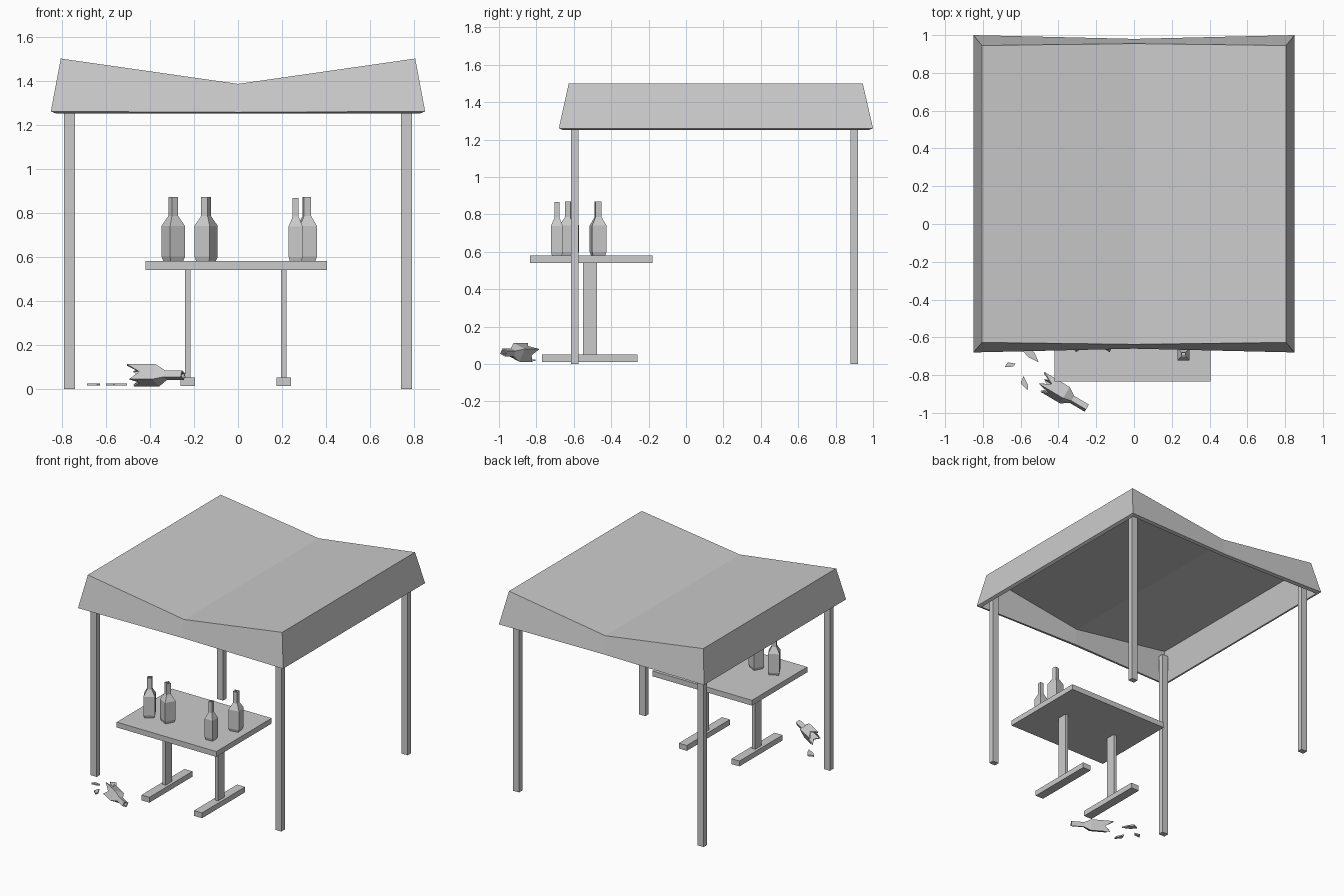
import bpy, bmesh, math
from mathutils import Matrix, Vector

if "Cube" in bpy.data.objects:
    bpy.data.objects.remove(bpy.data.objects["Cube"])


def make(name, verts, faces, thick=0.0):
    bm = bmesh.new()
    vs = [bm.verts.new(v) for v in verts]
    for f in faces:
        bm.faces.new([vs[i] for i in f])
    bmesh.ops.recalc_face_normals(bm, faces=bm.faces)
    me = bpy.data.meshes.new(name)
    bm.to_mesh(me)
    bm.free()
    ob = bpy.data.objects.new(name, me)
    bpy.context.collection.objects.link(ob)
    if thick:
        m = ob.modifiers.new("thickness", "SOLIDIFY")
        m.thickness = thick
        m.offset = -1
        m.use_even_offset = True
    return ob


def box(name, x0, x1, y0, y1, z0, z1):
    verts = [(x, y, z) for z in (z0, z1) for x, y in ((x0, y0), (x1, y0), (x1, y1), (x0, y1))]
    return make(name, verts, [(3, 2, 1, 0), (4, 5, 6, 7)] +
                [(i, (i + 1) % 4, (i + 1) % 4 + 4, i + 4) for i in range(4)])


def loft_faces(n, rings):
    return [(r * n + i, r * n + (i + 1) % n, (r + 1) * n + (i + 1) % n, (r + 1) * n + i)
            for r in range(rings - 1) for i in range(n)]


# Sagging canopy: lower rim loop, upper loop, two roof panels
rim = [(-.85, -.68, 1.26), (0, -.66, 1.256), (.85, -.68, 1.26),
       (.85, 1.0, 1.26), (0, .98, 1.256), (-.85, 1.0, 1.26)]
top = [(-.805, -.627, 1.5), (0, -.637, 1.385), (.805, -.627, 1.5),
       (.805, .945, 1.5), (0, .955, 1.385), (-.805, .945, 1.5)]
make("canopy", rim + top, loft_faces(6, 2) + [(6, 7, 10, 11), (7, 8, 9, 10)], .025)

# Four posts reaching up inside the canopy
for side, sx in (("left", -1), ("right", 1)):
    for end, y in (("front", -.595), ("back", .9)):
        a, b = sorted((sx * .74, sx * .79))
        box(f"{end}_{side}_post", a, b, y - .02, y + .02, 0, 1.42)

# Table
box("table_top", -.42, .405, -.835, -.18, .54, .58)
for side, x in (("left", -.228), ("right", .208)):
    box(f"table_{side}_leg", x - .012, x + .012, -.55, -.475, .05, .54)
    box(f"table_{side}_foot", x - .033, x + .033, -.77, -.26, .012, .052)

# Standing square bottles with hollow mouths: (half width, height)
PROFILE = [(.033, 0), (.039, .02), (.039, .16), (.0165, .205),
           (.0165, .29), (.009, .29), (.009, .24)]
SQUARE = [(-1, -1), (1, -1), (1, 1), (-1, 1)]


def bottle(name, x, y, turn, width=1.0, height=1.0):
    verts = [(h * u, h * v, z) for h, z in PROFILE for u, v in SQUARE]
    n = len(verts)
    ob = make(name, verts, loft_faces(4, len(PROFILE)) +
              [(3, 2, 1, 0), (n - 4, n - 3, n - 2, n - 1)])
    ob.location = (x, y, .58)
    ob.rotation_euler.z = math.radians(turn)
    ob.scale = (width, width, height)


bottle("bottle_left", -.294, -.625, 30)
bottle("bottle_middle", -.145, -.625, -28)
bottle("bottle_small", .262, -.69, 0, .82, .985)
bottle("bottle_right", .313, -.47, 10)

# Broken bottle lying on its side: eight points per ring, jagged open end
OCT = [(-1, -1), (0, -1), (1, -1), (1, 0), (1, 1), (0, 1), (-1, 1), (-1, 0)]
JAGS = [.27, .22, .255, .21, .285, .225, .29, .235]
verts = [(h * u, h * v, z) for h, z in ((.0165, 0), (.0165, .09), (.038, .135)) for u, v in OCT]
verts += [(.038 * u, .038 * v, z) for (u, v), z in zip(OCT, JAGS)]
broken = make("broken_bottle", verts, loft_faces(8, 4), .006)
axis = Vector((-.86, .51, 0))
broken.matrix_world = (Matrix.Translation((-.25, -.975, .062)) @
                       axis.to_track_quat("Z", "Y").to_matrix().to_4x4() @
                       Matrix.Rotation(math.radians(25), 4, "Z"))

# Loose glass shards on the ground
SHARDS = [[(-.685, -.758), (-.64, -.755), (-.627, -.74), (-.668, -.732)],
          [(-.6, -.845), (-.563, -.882), (-.56, -.855), (-.585, -.805)],
          [(-.59, -.67), (-.56, -.705), (-.505, -.732), (-.525, -.685), (-.55, -.655)]]
for k, pts in enumerate(SHARDS):
    n = len(pts)
    verts = [(x, y, z) for z in (.015, .025) for x, y in pts]
    make(f"glass_shard_{k + 1}", verts, loft_faces(n, 2) +
         [tuple(reversed(range(n))), tuple(range(n, 2 * n))])
